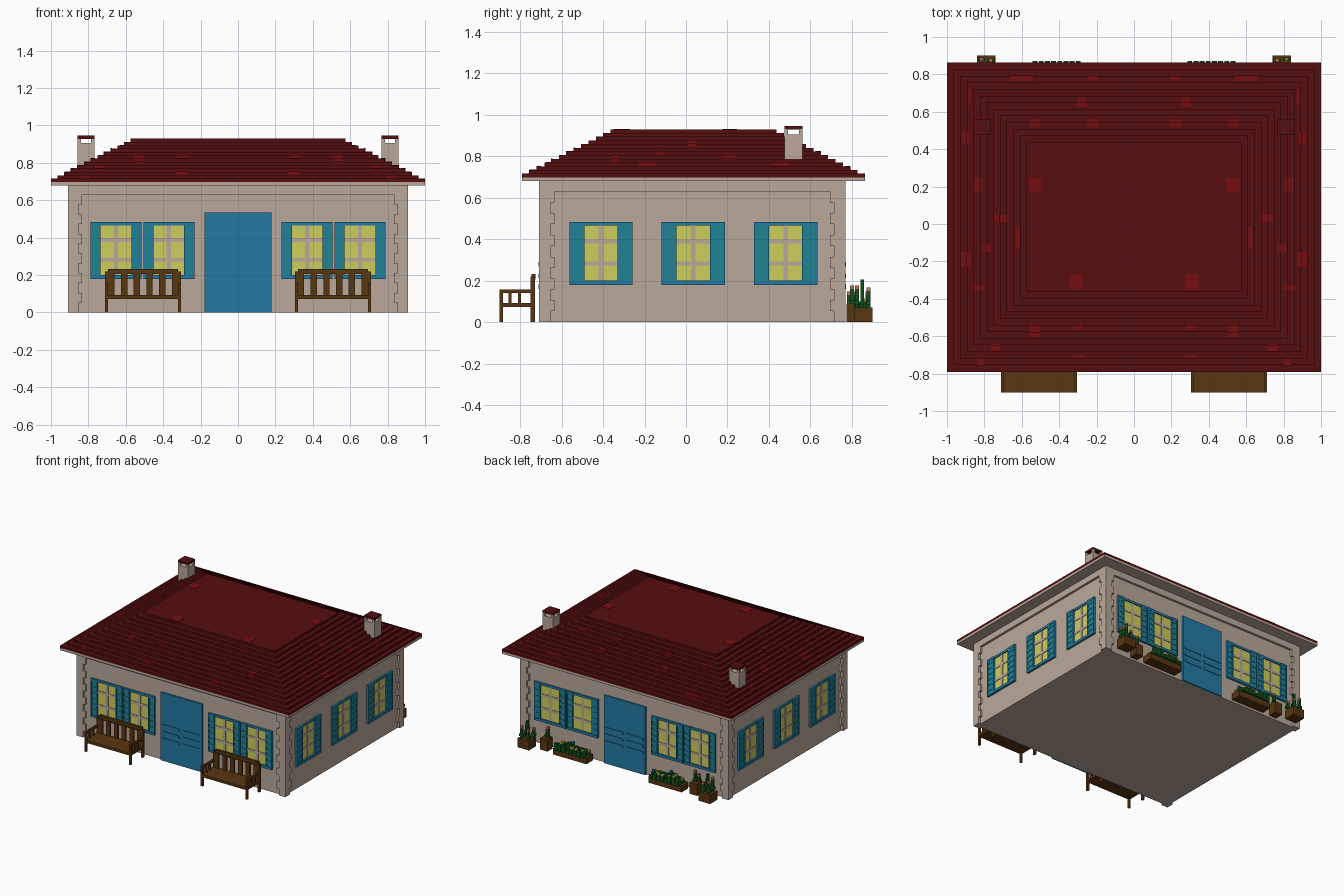
import bpy, bmesh, random
from mathutils import Matrix, Vector

cube = bpy.data.objects.get("Cube")
if cube:
    bpy.data.objects.remove(cube, do_unlink=True)
random.seed(4)


def material(name, r, g, b):
    lin = [(c / 255 / 12.92 if c < 11 else ((c / 255 + 0.055) / 1.055) ** 2.4) for c in (r, g, b)] + [1]
    m = bpy.data.materials.new(name)
    m.use_nodes = True
    m.diffuse_color = lin
    m.node_tree.nodes["Principled BSDF"].inputs["Base Color"].default_value = lin
    return m


PLASTER = material("plaster", 186, 169, 154)
TILE = material("dark_red_tile", 86, 13, 15)
TILE_LIGHT = material("light_red_tile", 118, 14, 18)
BLUE = material("blue_paint", 35, 122, 165)
TEAL = material("teal_slats", 32, 130, 146)
GLASS = material("yellow_glass", 206, 206, 92)
WOOD = material("brown_wood", 88, 54, 17)
GREEN = material("leaf_green", 18, 82, 28)
PINK = material("salmon_petals", 196, 116, 90)


def build(name, mat, boxes):
    """One object from boxes given as (x0, x1, y0, y1, z0, z1)."""
    bm = bmesh.new()
    for x0, x1, y0, y1, z0, z1 in boxes:
        centre = Vector((x0 + x1, y0 + y1, z0 + z1)) / 2
        size = (abs(x1 - x0), abs(y1 - y0), abs(z1 - z0), 1)
        bmesh.ops.create_cube(bm, size=1, matrix=Matrix.Translation(centre) @ Matrix.Diagonal(size))
    mesh = bpy.data.meshes.new(name)
    bm.to_mesh(mesh)
    bm.free()
    mesh.materials.append(mat)
    ob = bpy.data.objects.new(name, mesh)
    bpy.context.collection.objects.link(ob)
    return ob


def both(boxes):
    """Boxes plus their mirror images across x = 0."""
    return boxes + [(-b[1], -b[0], *b[2:]) for b in boxes]


# House body
X, FRONT, BACK, INSET, EAVE = 0.91, -0.71, 0.77, 0.018, 0.685
build("walls", PLASTER, [(-X + INSET, X - INSET, FRONT + INSET, BACK - INSET, 0, EAVE)])
build("wall_top_band", PLASTER, [(-X, X, FRONT, BACK, 0.63, EAVE)])
rows = 24
quoins = []
for i in range(rows):
    w = 0.056 if i % 4 < 2 else 0.075
    z0, z1 = i * 0.63 / rows, (i + 1) * 0.63 / rows
    quoins += [(X - w, X, FRONT, FRONT + w, z0, z1), (X - w, X, BACK - w, BACK, z0, z1)]
build("corner_stones", PLASTER, both(quoins))

# Stepped roof
build("eave_slab", PLASTER, [(-1, 1, -0.79, 0.863, EAVE - 0.005, 0.698)])
STEPS, RUN, RISE = 13, 0.0355, 0.0178
layers = []
for i in range(STEPS):
    d = i * RUN
    layers.append((-1 + d, 1 - d, -0.79 + d, 0.863 - d, 0.698 + i * RISE, 0.698 + (i + 1) * RISE))
build("roof", TILE, layers)

# Odd tiles: x, y, width, depth, draped over the steps
tiles = [(.53, .21, .07, .07), (.31, -.31, .07, .08), (.6, .78, .12, .03), (.28, .65, .05, .05),
         (.22, .54, .06, .04), (.53, .54, .06, .04), (.9, .46, .04, .07), (.83, .21, .05, .07),
         (.71, .03, .07, .04), (.9, -.19, .05, .08), (.79, -.13, .05, .04), (.83, -.34, .07, .03),
         (.53, -.57, .05, .07), (.3, -.55, .05, .03), (.74, -.66, .05, .03), (.3, -.71, .06, .02),
         (.82, -.74, .04, .04), (.62, -.07, .02, .12), (.22, .78, .05, .02), (.88, .68, .02, .08)]
odd = []
E = 0.002
for x, y, w, d in tiles:
    for lx0, lx1, ly0, ly1, z0, z1 in layers:
        a, b = x - w / 2, min(x + w / 2, lx1 + E)
        c, e = max(y - d / 2, ly0 - E), min(y + d / 2, ly1 + E)
        if b - a > E and e - c > E:
            odd.append((a, b, c, e, z0, z1 + E))
build("odd_roof_tiles", TILE_LIGHT, both(odd))

# Chimneys with an open top held by corner posts
cx0, cx1, cy0, cy1, p = 0.768, 0.857, 0.475, 0.562, 0.018
stack = [(cx0, cx1, cy0, cy1, 0.70, 0.905)]
for a in (cx0, cx1 - p):
    for b in (cy0, cy1 - p):
        stack.append((a, a + p, b, b + p, 0.905, 0.93))
build("chimneys", PLASTER, both(stack))
build("chimney_caps", TILE, both([(cx0, cx1, cy0, cy1, 0.928, 0.945)]))


def on_wall(side, u0, u1, z0, z1, out):
    """Box lying on a wall: u runs along it, out is how far it stands proud."""
    if side == "front":
        return (u0, u1, FRONT + INSET - out, FRONT + INSET, z0, z1)
    if side == "back":
        return (u0, u1, BACK - INSET, BACK - INSET + out, z0, z1)
    if side == "left":
        return (X - INSET, X - INSET + out, u0, u1, z0, z1)
    return (-X + INSET - out, -X + INSET, u0, u1, z0, z1)


# Doors
for side in ("front", "back"):
    build(side + "_door", BLUE, [on_wall(side, -0.18, 0.18, 0, 0.535, 0.014)])
    bars = [on_wall(side, 0.015, 0.165, z, z + 0.022, 0.019) for z in (0.16, 0.213, 0.267)]
    build(side + "_door_bars", BLUE, both(bars))


def window(name, side, u, pane, shutter):
    h, z0, z1 = pane / 2, 0.18, 0.483
    build(name + "_glass", GLASS, [on_wall(side, u - h, u + h, z0, z1, 0.004)])
    bars = [on_wall(side, u - 0.011, u + 0.011, z0, z1, 0.008)]
    bars += [on_wall(side, u - h, u + h, z, z + 0.02, 0.008) for z in (0.272, 0.378)]
    build(name + "_mullions", PLASTER, bars)
    frame = [on_wall(side, u - h, u + h, z0, z0 + 0.02, 0.017),
             on_wall(side, u - h, u + h, z1 - 0.018, z1, 0.012)]
    slats, rim, n = [], 0.009, 12
    for a, b in ((u - h - shutter, u - h), (u + h, u + h + shutter)):
        frame.append(on_wall(side, a, b, z0, z1, 0.01))
        frame += [on_wall(side, a, a + rim, z0, z1, 0.017), on_wall(side, b - rim, b, z0, z1, 0.017)]
        frame += [on_wall(side, a, b, z, z + 0.018, 0.017) for z in (z0, z1 - 0.018)]
        step = (z1 - z0 - 0.036) / n
        for i in range(n):
            z = z0 + 0.018 + i * step
            slats.append(on_wall(side, a + rim, b - rim, z, z + step, 0.015 if i % 2 else 0.012))
    build(name + "_shutters", BLUE, frame)
    build(name + "_slats", TEAL, slats)


# Windows
for side in ("front", "back"):
    for i, u in enumerate((-0.653, -0.37, 0.37, 0.653)):
        window(f"{side}_window_{i + 1}", side, u, 0.165, 0.054)
for side in ("left", "right"):
    for i, u in enumerate((-0.41, 0.035, 0.48)):
        window(f"{side}_window_{i + 1}", side, u, 0.16, 0.073)

# Benches
a, b, t = 0.305, 0.71, 0.016
bench = [(a, b, -0.9, -0.735, 0.073, 0.093), (a + t, b - t, -0.745, -0.725, 0.205, 0.232)]
for x in (a, b - t):
    bench += [(x, x + t, -0.9, -0.883, 0, 0.15), (x, x + t, -0.75, -0.729, 0, 0.22),
              (x, x + t, -0.9, -0.735, 0.14, 0.158)]
    bench += [(x, x + t, y, y + 0.014, 0.09, 0.145) for y in (-0.855, -0.81)]
for i in range(6):
    x = a + 0.015 + i * 0.068
    bench.append((x, x + 0.034, -0.75, -0.735, 0.09, 0.21))
build("benches", WOOD, both(bench))

# Flower troughs and pots along the back
build("flower_troughs", WOOD, both([(0.27, 0.56, 0.775, 0.855, 0, 0.05)]))
build("flower_pots", WOOD, both([(0.74, 0.84, 0.81, 0.9, 0, 0.07), (0.62, 0.685, 0.775, 0.84, 0, 0.09)]))
v = 0.018
leaves, petals, blue_petals, yellow_petals = [], [], [], []
for i in range(8):
    x = 0.285 + i * 0.033
    for y in (0.785, 0.815, 0.845):
        top = 0.06 + random.choice((0.01, 0.025, 0.04))
        leaves.append((x, x + 0.026, y, y + 0.026, 0.045, top))
        if random.random() < 0.4:
            bloom = random.choice((blue_petals, yellow_petals))
            bloom.append((x, x + v, y, y + v, top, top + 0.014))
stems = [(0.755, 0.82, 0.13), (0.785, 0.85, 0.205), (0.815, 0.88, 0.15), (0.765, 0.875, 0.13),
         (0.812, 0.825, 0.16), (0.64, 0.80, 0.16), (0.66, 0.785, 0.13)]
for i, (x, y, top) in enumerate(stems):
    leaves.append((x - v / 2, x + v / 2, y - v / 2, y + v / 2, 0.06, top))
    leaves.append((x - v, x + v, y - v / 2, y + v / 2, 0.085, 0.105))
    if i != 1:
        petals.append((x - v / 2, x + v / 2, y - v / 2, y + v / 2, top, top + 0.017))
build("leaves", GREEN, both(leaves))
build("pot_flowers", PINK, both(petals))
build("blue_flowers", BLUE, both(blue_petals))
build("yellow_flowers", GLASS, both(yellow_petals))
